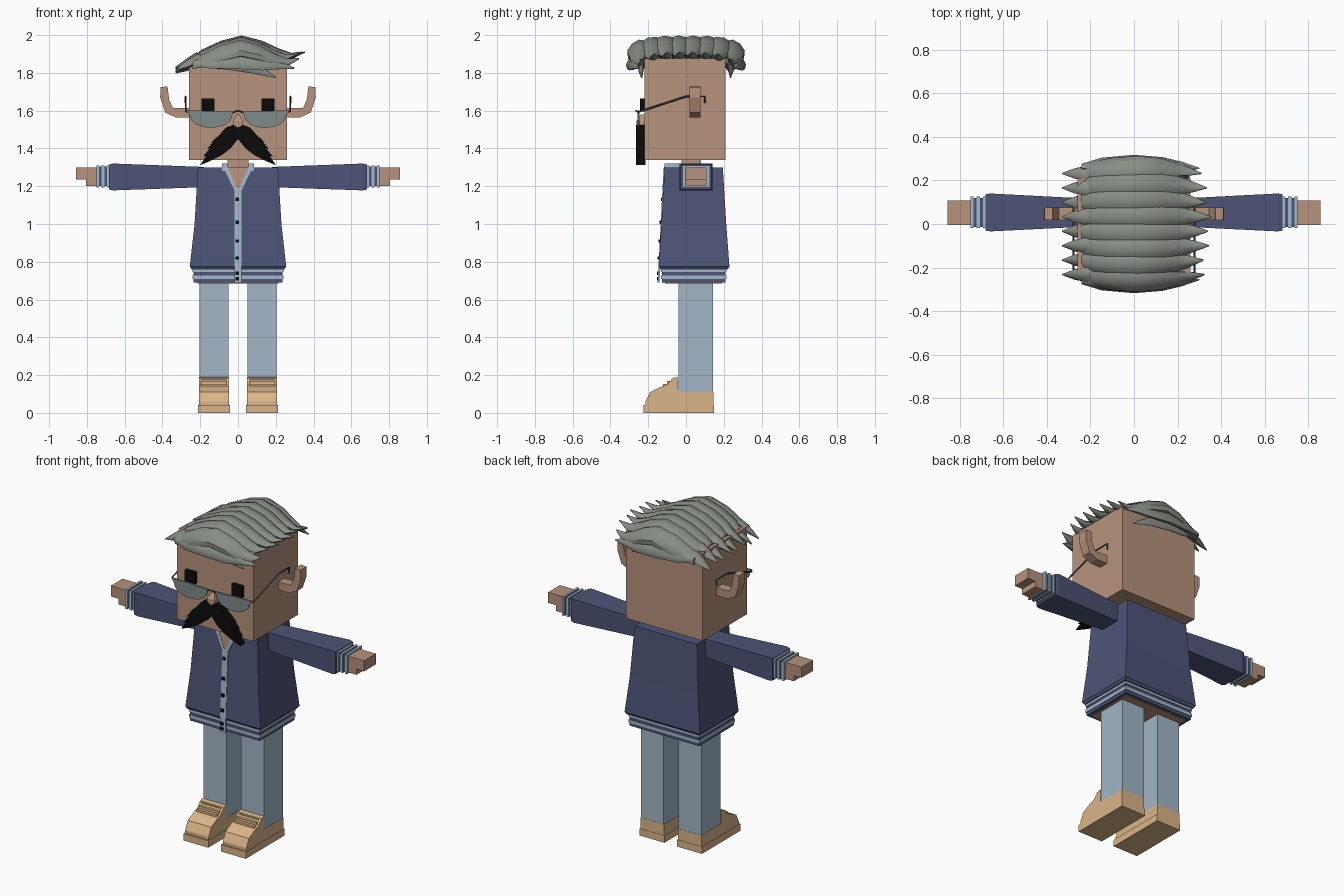
import bpy, bmesh
from math import sin, cos, pi, radians
from mathutils import Vector

if "Cube" in bpy.data.objects:
    bpy.data.objects.remove(bpy.data.objects["Cube"], do_unlink=True)


def material(name, red, green, blue):
    mat = bpy.data.materials.new(name)
    mat.use_nodes = True
    mat.diffuse_color = (red, green, blue, 1)
    shader = next(n for n in mat.node_tree.nodes if n.type == "BSDF_PRINCIPLED")
    shader.inputs["Base Color"].default_value = (red, green, blue, 1)
    return mat


skin = material("skin", 0.47, 0.29, 0.2)
navy = material("navy_wool", 0.075, 0.09, 0.185)
trim = material("pale_blue_trim", 0.37, 0.49, 0.6)
denim = material("light_denim", 0.36, 0.47, 0.57)
black = material("black", 0.003, 0.003, 0.003)
grey = material("grey_hair", 0.25, 0.27, 0.24)
lens_grey = material("lens_grey", 0.21, 0.26, 0.255)
frame_grey = material("frame_grey", 0.06, 0.075, 0.08)
tan = material("tan_leather", 0.7, 0.46, 0.25)


def add_mirror(obj):
    obj.modifiers.new("Mirror", "MIRROR").use_mirror_merge = False


def loft(name, rings, mat, mirror=False, smooth=False):
    """Skin a list of equal-sized rings and cap both ends."""
    bm = bmesh.new()
    loops = [[bm.verts.new(p) for p in ring] for ring in rings]
    count = len(loops[0])
    for a, b in zip(loops, loops[1:]):
        for i in range(count):
            j = (i + 1) % count
            bm.faces.new((a[i], a[j], b[j], b[i]))
    bm.faces.new(loops[0])
    bm.faces.new(loops[-1])
    bmesh.ops.recalc_face_normals(bm, faces=bm.faces)
    mesh = bpy.data.meshes.new(name)
    bm.to_mesh(mesh)
    bm.free()
    mesh.materials.append(mat)
    obj = bpy.data.objects.new(name, mesh)
    bpy.context.collection.objects.link(obj)
    if mirror:
        add_mirror(obj)
    if smooth:
        bpy.ops.object.select_all(action="DESELECT")
        obj.select_set(True)
        bpy.context.view_layer.objects.active = obj
        bpy.ops.object.shade_smooth_by_angle(angle=radians(40))
    return obj


def prism(name, axis, span, outline, mat, mirror=False):
    """Extrude an outline, given in the other two axes, along an axis."""
    rings = []
    for at in span:
        ring = [list(p) for p in outline]
        for p in ring:
            p.insert("xyz".index(axis), at)
        rings.append(ring)
    return loft(name, rings, mat, mirror)


def rect(axis, at, u, v):
    ring = [[u[0], v[0]], [u[1], v[0]], [u[1], v[1]], [u[0], v[1]]]
    for p in ring:
        p.insert("xyz".index(axis), at)
    return ring


def box(name, x, y, z, mat, mirror=False):
    return loft(name, [rect("z", at, x, y) for at in z], mat, mirror)


# Legs and shoes
box("leg", (0.05, 0.205), (-0.04, 0.144), (0.08, 0.7), denim, True)
shoe_side = [(-0.215, 0.03), (0.145, 0.03), (0.145, 0.11), (-0.04, 0.11), (-0.045, 0.19),
             (-0.07, 0.185), (-0.1, 0.15), (-0.14, 0.135), (-0.19, 0.11), (-0.215, 0.06)]
prism("shoe", "x", (0.048, 0.207), shoe_side, tan, True)
box("shoe_sole", (0.043, 0.211), (-0.226, 0.147), (0, 0.042), tan, True)
for i in range(3):
    y, z = -0.115 + i * 0.022, 0.146 + i * 0.014
    box("shoe_lace", (0.06, 0.195), (y - 0.007, y + 0.012), (z - 0.01, z + 0.008), tan, True)

# Jacket body
loft("jacket_body", [rect("z", 0.76, (-0.245, 0.245), (-0.135, 0.22)),
                     rect("z", 0.775, (-0.255, 0.255), (-0.145, 0.23)),
                     rect("z", 1.0, (-0.23, 0.23), (-0.13, 0.213)),
                     rect("z", 1.3, (-0.212, 0.212), (-0.113, 0.195))], navy)
for i in range(4):
    low = 0.69 + i * 0.0185
    grow = 0.004 * (i % 2)
    box("hem_stripe", (-0.236 - grow, 0.236 + grow), (-0.128 - grow, 0.21 + grow),
        (low, low + 0.0185), trim if i % 2 else navy)
box("body_underside", (-0.215, 0.215), (-0.11, 0.19), (0.686, 0.7), skin)


def chest_plate(name, outline, mat, out, mirror=False):
    """A thin plate that follows the slope of the jacket front."""
    def front(z):
        return -0.145 + max(z - 0.775, 0) * 0.062
    rings = [[(x, front(z) - d, z) for x, z in outline] for d in (-0.004, out)]
    return loft(name, rings, mat, mirror)


chest_plate("chest_opening", [(0, 1.17), (0.062, 1.302), (-0.062, 1.302)], skin, 0.003)
chest_plate("front_band", [(-0.019, 0.69), (0.019, 0.69), (0.019, 1.19), (-0.019, 1.19)],
            trim, 0.005)
chest_plate("neck_band", [(0, 1.17), (0.02, 1.18), (0.08, 1.305), (0.056, 1.305)],
            trim, 0.005, True)
for z in (0.71, 0.74, 0.82, 0.91, 1.01, 1.13):
    chest_plate("button", [(-0.013, z - 0.009), (0.005, z - 0.009),
                           (0.005, z + 0.009), (-0.013, z + 0.009)], black, 0.009)
box("collar", (0.056, 0.085), (-0.115, 0.12), (1.28, 1.32), trim, True)
box("collar_back", (-0.085, 0.085), (0.1, 0.125), (1.28, 1.32), trim)
box("neck", (-0.056, 0.056), (-0.025, 0.08), (1.2, 1.36), skin)

# Arms, striped cuffs and hands
loft("sleeve", [rect("x", 0.18, (-0.01, 0.115), (1.195, 1.302)),
                rect("x", 0.66, (-0.034, 0.14), (1.178, 1.32)),
                rect("x", 0.682, (-0.03, 0.136), (1.182, 1.315))], navy, True)
for i in range(5):
    left = 0.68 + i * 0.014
    grow = 0.006 * ((i + 1) % 2)
    loft("cuff_stripe", [rect("x", at, (-0.013 - grow, 0.12 + grow), (1.2 - grow, 1.305 + grow))
                         for at in (left, left + 0.014)], navy if i % 2 else trim, True)
box("hand", (0.74, 0.857), (-0.005, 0.108), (1.235, 1.3), skin, True)
box("thumb", (0.74, 0.805), (-0.005, 0.108), (1.2, 1.24), skin, True)

# Head, ears, nose and eyes
box("head", (-0.26, 0.26), (-0.22, 0.21), (1.34, 1.875), skin)
ear_outline = [(0.25, 1.565), (0.33, 1.565), (0.385, 1.59), (0.412, 1.67), (0.41, 1.725),
               (0.373, 1.728), (0.365, 1.66), (0.345, 1.615), (0.25, 1.615)]
prism("ear", "y", (0.018, 0.076), ear_outline, skin, True)
loft("nose", [rect("z", 1.5, (-0.03, 0.03), (-0.262, -0.21)),
              rect("z", 1.545, (-0.026, 0.026), (-0.262, -0.21)),
              rect("z", 1.58, (-0.008, 0.008), (-0.24, -0.21))], skin)
box("eye", (0.125, 0.193), (-0.243, -0.21), (1.595, 1.665), black, True)

# Moustache with ragged outer edge
ragged = [(0, 1.45), (0, 1.51), (0.025, 1.525), (0.065, 1.51), (0.1, 1.47), (0.142, 1.433),
          (0.13, 1.438), (0.165, 1.395), (0.148, 1.402), (0.186, 1.355), (0.168, 1.362),
          (0.2, 1.312), (0.15, 1.332), (0.09, 1.362), (0.04, 1.4)]
prism("moustache", "y", (-0.264, -0.215), ragged, black, True)

# Half-moon glasses
half_moon = [(0.025, 1.595), (0.272, 1.602)]
half_moon += [(0.143 + 0.112 * cos(a), 1.575 - 0.066 * sin(a))
              for a in (pi * i / 8 for i in range(9))]
prism("lens", "y", (-0.256, -0.246), half_moon, lens_grey, True)


def wire(name, points, mirror):
    curve = bpy.data.curves.new(name, "CURVE")
    curve.dimensions = "3D"
    curve.bevel_depth = 0.005
    curve.bevel_resolution = 0
    curve.use_fill_caps = True
    spline = curve.splines.new("POLY")
    spline.points.add(len(points) - 1)
    for point, co in zip(spline.points, points):
        point.co = (*co, 1)
    curve.materials.append(frame_grey)
    obj = bpy.data.objects.new(name, curve)
    bpy.context.collection.objects.link(obj)
    if mirror:
        add_mirror(obj)


wire("glasses_temple", [(0.265, -0.25, 1.595), (0.277, -0.24, 1.597), (0.277, 0, 1.675),
                        (0.277, 0.1, 1.675), (0.277, 0.1, 1.64)], True)
wire("glasses_bridge", [(-0.03, -0.252, 1.59), (0, -0.265, 1.6), (0.03, -0.252, 1.59)], False)


# Hair locks: each is a tapering tube swept sideways over the head
def lock(name, path, y, roll, drop=0, bulge=0.0):
    """Path entries are (x, z, half width, half thickness)."""
    across = Vector((0, cos(roll), sin(roll)))
    upward = Vector((0, -sin(roll), cos(roll)))
    rings = []
    for x, z, wide, thick in path:
        spread = 1 + bulge * max(0, 1 - (x / 0.3) ** 2)
        centre = Vector((x, y * spread, z - drop))
        rings.append([centre + across * wide * cos(a) + upward * thick * sin(a)
                      for a in (pi * i / 4 for i in range(8))])
    return loft(name, rings, grey, smooth=True)


sweep = [(-0.24, 1.875, 0.03, 0.012), (-0.19, 1.9, 0.045, 0.024), (-0.09, 1.94, 0.058, 0.03),
         (0.02, 1.965, 0.06, 0.033), (0.13, 1.94, 0.055, 0.03), (0.22, 1.905, 0.042, 0.024),
         (0.29, 1.89, 0.026, 0.015), (0.36, 1.91, 0.003, 0.003)]
short = [(-0.17, 1.89, 0.03, 0.02), (-0.22, 1.885, 0.038, 0.024),
         (-0.27, 1.86, 0.028, 0.018), (-0.33, 1.83, 0.003, 0.003)]
rows = 8
for i in range(rows):
    t = 2 * i / (rows - 1) - 1
    y = 0.232 * t
    reach = 1 - 0.1 * abs(t) - 0.04 * (i % 2)
    path = [(x * reach if x > 0 else x, z, w, h) for x, z, w, h in sweep]
    lock("hair_sweep", path, y, -0.75 * t ** 3, 0.035 * t ** 4, 0.14)
    lock("hair_short", short, y, -0.5 * t, 0.015 * (i % 2) + 0.015 * t * t)

# Lower locks along the front and back edges of the head
edge = [(-0.24, 1.85, 0.015, 0.01), (-0.15, 1.86, 0.045, 0.02), (0, 1.865, 0.055, 0.025),
        (0.13, 1.85, 0.045, 0.022), (0.22, 1.84, 0.025, 0.015), (0.3, 1.825, 0.003, 0.003)]
fringe = [(-0.2, 1.84, 0.01, 0.008), (-0.05, 1.845, 0.03, 0.014),
          (0.08, 1.83, 0.035, 0.014), (0.2, 1.775, 0.003, 0.003)]
for side in (-1, 1):
    lock("hair_edge", edge, 0.255 * side, -0.95 * side, 0, 0.1)
    lock("hair_fringe", fringe, 0.232 * side, -1.3 * side, 0, 0.02)
